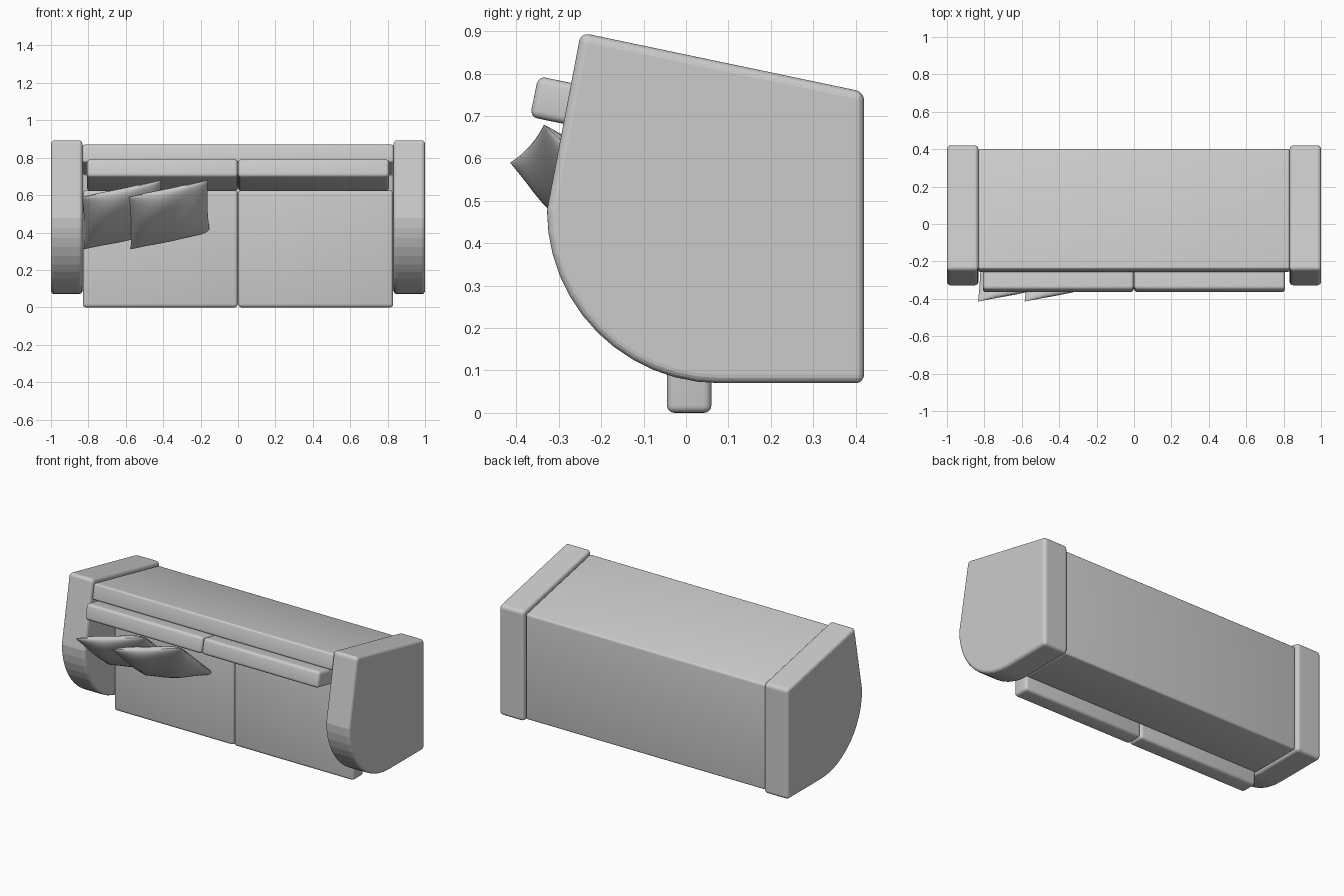
import bpy, bmesh, math
from mathutils import Vector

if "Cube" in bpy.data.objects:
    bpy.data.objects.remove(bpy.data.objects["Cube"])


def finish(bm, name, smooth=True):
    mesh = bpy.data.meshes.new(name)
    bm.to_mesh(mesh)
    bm.free()
    obj = bpy.data.objects.new(name, mesh)
    bpy.context.collection.objects.link(obj)
    if smooth:
        bpy.ops.object.select_all(action='DESELECT')
        obj.select_set(True)
        bpy.context.view_layer.objects.active = obj
        bpy.ops.object.shade_smooth_by_angle(angle=math.radians(35))
    return obj


def extrude_profile(name, profile, x0, x1, radius, smooth=True):
    """Extrude a (y, z) outline from x0 to x1 and round its hard edges."""
    bm = bmesh.new()
    face = bm.faces.new([bm.verts.new((x0, y, z)) for y, z in profile])
    ext = bmesh.ops.extrude_face_region(bm, geom=[face])
    moved = [g for g in ext['geom'] if isinstance(g, bmesh.types.BMVert)]
    bmesh.ops.translate(bm, verts=moved, vec=(x1 - x0, 0, 0))
    bmesh.ops.recalc_face_normals(bm, faces=bm.faces)
    hard = [e for e in bm.edges if e.calc_face_angle() > math.radians(30)]
    bmesh.ops.bevel(bm, geom=hard, offset=radius, segments=4, profile=0.5,
                    affect='EDGES', clamp_overlap=True)
    return finish(bm, name, smooth)


# Arms: tilted top, straight back, faceted quarter-round lower front
arm = [(-0.248, 0.897), (0.42, 0.757), (0.42, 0.07)]
for i in range(13):
    a = math.radians(270 - 90 * i / 12)
    arm.append((0.08 + 0.408 * math.cos(a), 0.478 + 0.408 * math.sin(a)))
extrude_profile("left_arm", arm, -1.0, -0.832, 0.02, smooth=False)
extrude_profile("right_arm", arm, 0.832, 1.0, 0.02, smooth=False)

# L-shaped frame joining the arms
frame = [(-0.24, 0.872), (0.40, 0.738), (0.40, 0.08),
         (0.06, 0.08), (0.06, 0.71), (-0.26, 0.776)]
extrude_profile("frame", frame, -0.832, 0.832, 0.012)

# Seat and back cushions, one pair per side
seat = [(-0.045, 0.0), (0.06, 0.0), (0.06, 0.625), (-0.045, 0.625)]
start, along, up = Vector((-0.368, 0.698)), Vector((0.98, -0.2)), Vector((0.2, 0.98))
back = [start, start + along * 0.39, start + along * 0.39 + up * 0.098, start + up * 0.098]
for side, s in (("left", -1), ("right", 1)):
    extrude_profile(side + "_seat_cushion", seat, s * 0.001, s * 0.83, 0.018)
    extrude_profile(side + "_back_cushion", back, s * 0.001, s * 0.808, 0.018)


def pillow(name, shift, n=20):
    """Soft square pillow spanned between three of its corners."""
    tl = Vector((-0.585 + shift, -0.415, 0.59))
    eu, ev = Vector((0.425, 0.08, 0.09)), Vector((0.01, 0.315, -0.28))
    normal = eu.cross(ev).normalized()
    bm = bmesh.new()
    for sign in (1, -1):
        grid = []
        for i in range(n + 1):
            row = []
            for j in range(n + 1):
                u, v = -math.cos(math.pi * i / n), -math.cos(math.pi * j / n)
                bulge = 0.058 * math.sqrt(max(0, (1 - u * u) * (1 - v * v)))
                wave = 1 + 0.12 * math.sin(4 * u + 3 * v + sign)
                pu, pv = u * (1 - 0.04 * (1 - v * v)), v * (1 - 0.04 * (1 - u * u))
                row.append(bm.verts.new(tl + eu * (pu + 1) / 2 + ev * (pv + 1) / 2
                                        + normal * sign * bulge * wave))
            grid.append(row)
        for i in range(n):
            for j in range(n):
                bm.faces.new((grid[i][j], grid[i + 1][j],
                              grid[i + 1][j + 1], grid[i][j + 1]))
    bmesh.ops.remove_doubles(bm, verts=bm.verts, dist=0.0002)
    bmesh.ops.recalc_face_normals(bm, faces=bm.faces)
    finish(bm, name)


# Two leaning throw pillows
pillow("outer_pillow", -0.25)
pillow("inner_pillow", 0.0)
